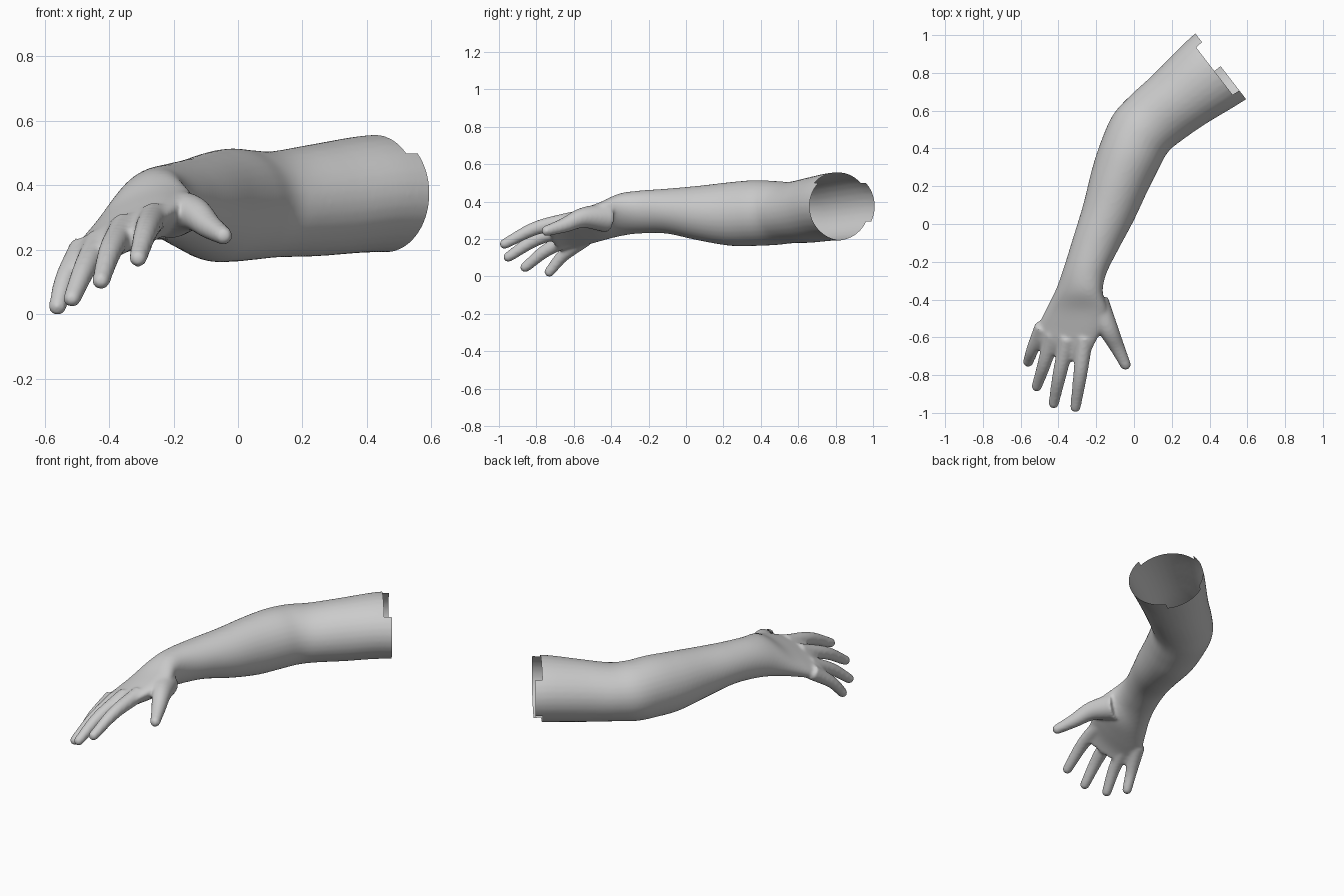
import bpy, bmesh, math
from mathutils import Vector

if "Cube" in bpy.data.objects:
    bpy.data.objects.remove(bpy.data.objects["Cube"])

SIDES = 32
UP = Vector((0, 0, 1))

# arm and palm sections: outer edge xyz, inner edge xyz, half thickness
ARM = [
    (.41, 1.08, .38, .69, .72, .38, .183),
    (.28, .97, .38, .53, .62, .38, .182),
    (.10, .79, .36, .38, .53, .36, .174),
    (-.02, .68, .35, .25, .44, .345, .165),
    (-.11, .58, .345, .18, .38, .345, .171),
    (-.17, .45, .345, .13, .29, .345, .176),
    (-.22, .30, .34, .07, .17, .34, .17),
    (-.27, .10, .345, 0, .02, .345, .145),
    (-.325, -.08, .35, -.08, -.13, .36, .12),
    (-.375, -.24, .33, -.145, -.26, .37, .113),
    (-.415, -.35, .29, -.165, -.36, .38, .105),
    (-.465, -.45, .24, -.14, -.46, .36, .085),
    (-.505, -.53, .20, -.17, -.56, .34, .068),
    (-.53, -.61, .17, -.22, -.66, .31, .05),
    (-.50, -.67, .15, -.25, -.75, .28, .034),
]

# finger paths: xyz and radius from knuckle to tip
FINGERS = [
    [(-.26, -.60, .31, .045), (-.285, -.80, .265, .037), (-.31, -.97, .18, .028)],
    [(-.35, -.60, .28, .045), (-.395, -.80, .205, .037), (-.425, -.95, .11, .028)],
    [(-.43, -.58, .23, .045), (-.475, -.74, .15, .036), (-.515, -.86, .055, .028)],
    [(-.48, -.54, .21, .045), (-.535, -.66, .115, .034), (-.56, -.73, .03, .028)],
    [(-.21, -.42, .32, .08), (-.14, -.55, .32, .055), (-.09, -.65, .28, .040),
     (-.045, -.745, .25, .029)],
]


def spline(rows, steps):
    """Pass a smooth curve through rows of numbers."""
    rows = [Vector(r) for r in rows]
    ends = [rows[0] * 2 - rows[1]] + rows + [rows[-1] * 2 - rows[-2]]
    out = []
    for a, b, c, d in zip(ends, ends[1:], ends[2:], ends[3:]):
        for i in range(steps):
            t = i / steps
            out.append((b * 2 + (c - a) * t + (a * 2 - b * 5 + c * 4 - d) * t ** 2
                        + (b * 3 - a - c * 3 + d) * t ** 3) / 2)
    return out + [rows[-1]]


def loft(bm, sections):
    """Skin a closed tube through (centre, side vector, up vector) sections."""
    rings = []
    for centre, side, up in sections:
        angles = [math.tau * i / SIDES for i in range(SIDES)]
        rings.append([bm.verts.new(centre + side * math.cos(a) + up * math.sin(a))
                      for a in angles])
    for low, high in zip(rings, rings[1:]):
        for i in range(SIDES):
            j = (i + 1) % SIDES
            bm.faces.new((low[i], low[j], high[j], high[i]))
    bm.faces.new(rings[0][::-1])
    bm.faces.new(rings[-1])


bm = bmesh.new()

# forearm, upper arm and palm
sections = []
for s in spline(ARM, 5):
    left, right = Vector(s[:3]), Vector(s[3:6])
    sections.append(((left + right) / 2, (right - left) / 2, UP * s[6]))
loft(bm, sections)

# fingers and thumb with rounded tips
for finger in FINGERS:
    path = spline(finger, 6)
    sections = []
    for i, p in enumerate(path):
        a, b = path[max(i - 1, 0)], path[min(i + 1, len(path) - 1)]
        along = Vector(b[:3]) - Vector(a[:3])
        along.normalize()
        side = along.cross(UP).normalized()
        sections.append((Vector(p[:3]), side * p[3], side.cross(along) * p[3]))
    centre, side, up = sections[-1]
    for k in range(1, 6):
        a = math.pi / 2 * k / 5.3
        sections.append((centre + along * path[-1][3] * math.sin(a),
                         side * math.cos(a), up * math.cos(a)))
    loft(bm, sections)

bmesh.ops.recalc_face_normals(bm, faces=bm.faces)
mesh = bpy.data.meshes.new("arm")
bm.to_mesh(mesh)
bm.free()
arm = bpy.data.objects.new("arm", mesh)
bpy.context.collection.objects.link(arm)

# fuse everything into one smooth skin
remesh = arm.modifiers.new("fuse", 'REMESH')
remesh.mode = 'VOXEL'
remesh.voxel_size = .009
smooth = arm.modifiers.new("relax", 'SMOOTH')
smooth.factor = .5
smooth.iterations = 10
graph = bpy.context.evaluated_depsgraph_get()
fused = bpy.data.meshes.new_from_object(arm.evaluated_get(graph))
arm.modifiers.clear()
arm.data = fused

# open the upper end with a stepped, torn edge
bm = bmesh.new()
bm.from_mesh(fused)
axis = Vector((.79, .61, 0)).normalized()
across = Vector((-axis.y, axis.x, 0))
middle = Vector((.445, .825, .38))
SHORT, LONG = -.025, .017


def split(point, normal):
    """Cut edges near the open end along a plane."""
    near = [f for f in bm.faces if (f.calc_center_median() - middle).dot(axis) > -.08]
    geom = set(near)
    for f in near:
        geom.update(f.edges)
        geom.update(f.verts)
    bmesh.ops.bisect_plane(bm, geom=list(geom), plane_co=point, plane_no=normal)


for offset in (SHORT, LONG):
    split(middle + axis * offset, axis)
for height in (.30, .505):
    split(Vector((0, 0, height)), UP)
split(middle, across)

waste = []
for f in bm.faces:
    c = f.calc_center_median()
    d = (c - middle).dot(axis)
    far = (c - middle).dot(across) > 0
    tooth = c.z < .505 and (c.z > .30 or not far)
    if d > (LONG if tooth else SHORT):
        waste.append(f)
bmesh.ops.delete(bm, geom=waste, context='FACES')

# rest the lowest fingertip on the ground
lowest = min(v.co.z for v in bm.verts)
bmesh.ops.translate(bm, verts=bm.verts, vec=(0, 0, -lowest))
bm.to_mesh(fused)
bm.free()

skin = bpy.data.materials.new("plain grey")
skin.use_nodes = True
skin.diffuse_color = (.6, .6, .6, 1)
skin.node_tree.nodes["Principled BSDF"].inputs["Base Color"].default_value = (.6, .6, .6, 1)
fused.materials.clear()
fused.materials.append(skin)
for f in fused.polygons:
    f.use_smooth = True
    f.material_index = 0
